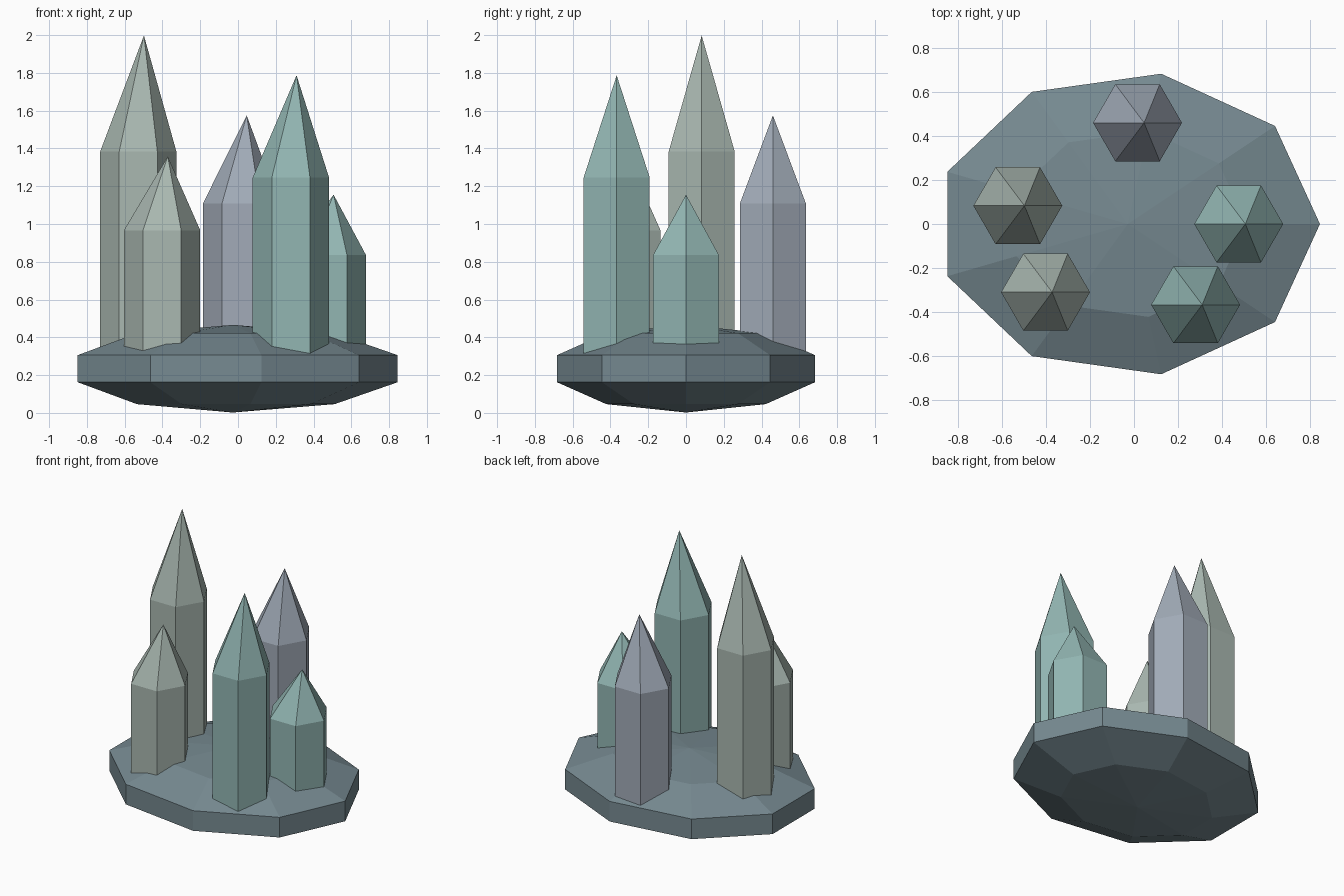
import bpy, bmesh
from math import sin, cos, pi

if "Cube" in bpy.data.objects:
    bpy.data.objects.remove(bpy.data.objects["Cube"])


def material(name, rgb):
    m = bpy.data.materials.new(name)
    m.diffuse_color = (*rgb, 1)
    m.use_nodes = True
    m.node_tree.nodes["Principled BSDF"].inputs["Base Color"].default_value = m.diffuse_color
    return m


def finish(name, bm, mat):
    bmesh.ops.recalc_face_normals(bm, faces=bm.faces)
    me = bpy.data.meshes.new(name)
    bm.to_mesh(me)
    bm.free()
    me.materials.append(mat)
    ob = bpy.data.objects.new(name, me)
    bpy.context.collection.objects.link(ob)
    return ob


def ring(bm, n, cx, cy, rx, ry, z):
    return [bm.verts.new((cx + rx * cos(2 * pi * i / n), cy + ry * sin(2 * pi * i / n), z))
            for i in range(n)]


def bridge(bm, a, b):
    n = len(a)
    for i in range(n):
        bm.faces.new((a[i], a[(i + 1) % n], b[(i + 1) % n], b[i]))


def fan(bm, loop, tip):
    for i in range(len(loop)):
        bm.faces.new((loop[i], loop[(i + 1) % len(loop)], tip))


# Rock base: flattened nine-sided, five-band sphere
def rock_base(mat):
    cx, cz, rx, ry, rz = -0.028, 0.234, 0.918, 0.729 / 1.0, 0.232
    bm = bmesh.new()
    loops = [ring(bm, 9, cx, 0, rx * sin(a), ry * sin(a), cz - rz * cos(a))
             for a in (pi * k / 5 for k in range(1, 5))]
    for a, b in zip(loops, loops[1:]):
        bridge(bm, a, b)
    fan(bm, loops[0], bm.verts.new((cx, 0, cz - rz)))
    fan(bm, loops[-1], bm.verts.new((cx, 0, cz + rz)))
    finish("rock_base", bm, mat)


# Crystal: hexagonal column with an off-centre point
def crystal(name, x, y, top, mat, foot=0.24, r=0.202):
    bm = bmesh.new()
    low = ring(bm, 6, x, y, r, r, foot)
    shoulder = ring(bm, 6, x, y, r, r, foot + 0.65 * (top - foot))
    bm.faces.new(low)
    bridge(bm, low, shoulder)
    fan(bm, shoulder, bm.verts.new((x + 0.03, y, top)))
    finish(name, bm, mat)


stone = material("stone", (0.18, 0.25, 0.28))
pale = material("pale_green", (0.40, 0.48, 0.44))
teal = material("teal", (0.29, 0.47, 0.45))
lavender = material("lavender", (0.36, 0.41, 0.48))

rock_base(stone)
crystal("tall_crystal", -0.528, 0.083, 1.998, pale)
crystal("left_front_crystal", -0.402, -0.31, 1.358, pale)
crystal("back_crystal", 0.016, 0.46, 1.575, lavender)
crystal("right_front_crystal", 0.28, -0.367, 1.787, teal)
crystal("small_crystal", 0.476, 0.0, 1.155, teal)
